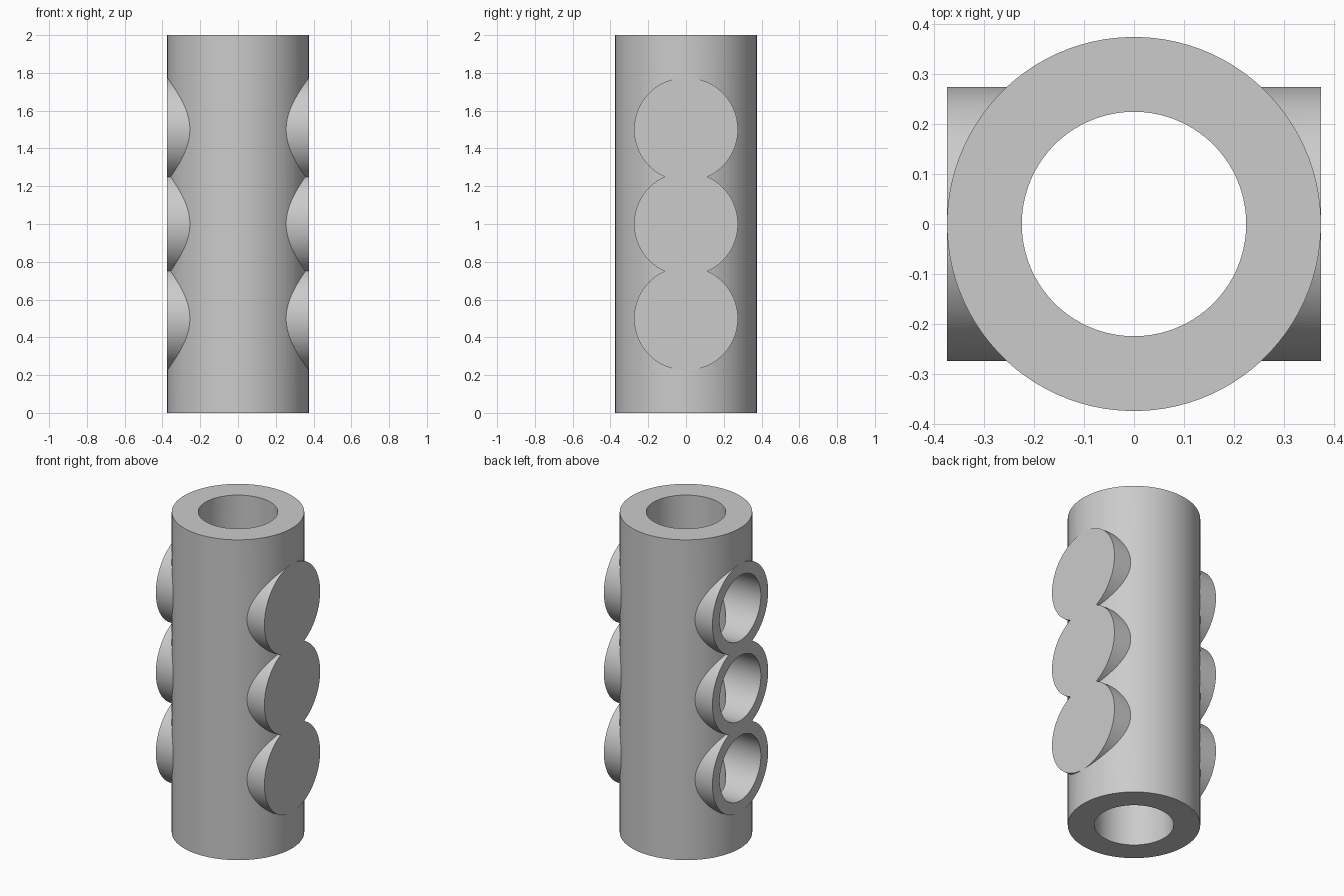
import bpy
import math

if "Cube" in bpy.data.objects:
    bpy.data.objects.remove(bpy.data.objects["Cube"], do_unlink=True)

HEIGHT, OUTER, BORE = 2.0, 0.375, 0.225
BOSS, PORT = 0.275, 0.203
LEVELS = (0.5, 1.0, 1.5)
SIDES = 96

grey = bpy.data.materials.new("plain grey")
grey.use_nodes = True
colour = (0.6, 0.6, 0.6, 1)
grey.diffuse_color = colour
grey.node_tree.nodes["Principled BSDF"].inputs["Base Color"].default_value = colour


def cylinder(name, radius, length, centre, along_x=False):
    """Closed cylinder along z, or along x, turned half a facet."""
    turn = math.pi / SIDES
    bpy.ops.mesh.primitive_cylinder_add(
        vertices=SIDES, radius=radius, depth=length, location=centre,
        rotation=(0, math.pi / 2, 0) if along_x else (0, 0, turn))
    obj = bpy.context.object
    obj.name = name
    obj.data.materials.append(grey)
    return obj


def combine(target, tool, operation):
    """Apply a boolean to the target and discard the tool."""
    tool.hide_render = True
    mod = target.modifiers.new(operation.lower(), "BOOLEAN")
    mod.operation = operation
    mod.solver = "EXACT"
    mod.object = tool
    bpy.context.view_layer.objects.active = target
    bpy.ops.object.modifier_apply(modifier=mod.name)
    bpy.data.objects.remove(tool, do_unlink=True)


# upright body
body = cylinder("ported_tube", OUTER, HEIGHT, (0, 0, HEIGHT / 2))

# cross bosses, flush with the body on both sides
for z in LEVELS:
    combine(body, cylinder("cross_boss", BOSS, 2 * OUTER, (0, 0, z), True), "UNION")

# vertical bore through the whole body
combine(body, cylinder("bore_cutter", BORE, HEIGHT + 0.2, (0, 0, HEIGHT / 2)), "DIFFERENCE")

# ports open on one side only, reaching into the bore
for z in LEVELS:
    combine(body, cylinder("port_cutter", PORT, 0.5, (-0.3, 0, z), True), "DIFFERENCE")

# smooth curved walls, sharp rims
bpy.ops.object.select_all(action="DESELECT")
body.select_set(True)
bpy.context.view_layer.objects.active = body
bpy.ops.object.shade_smooth_by_angle(angle=math.radians(25))
